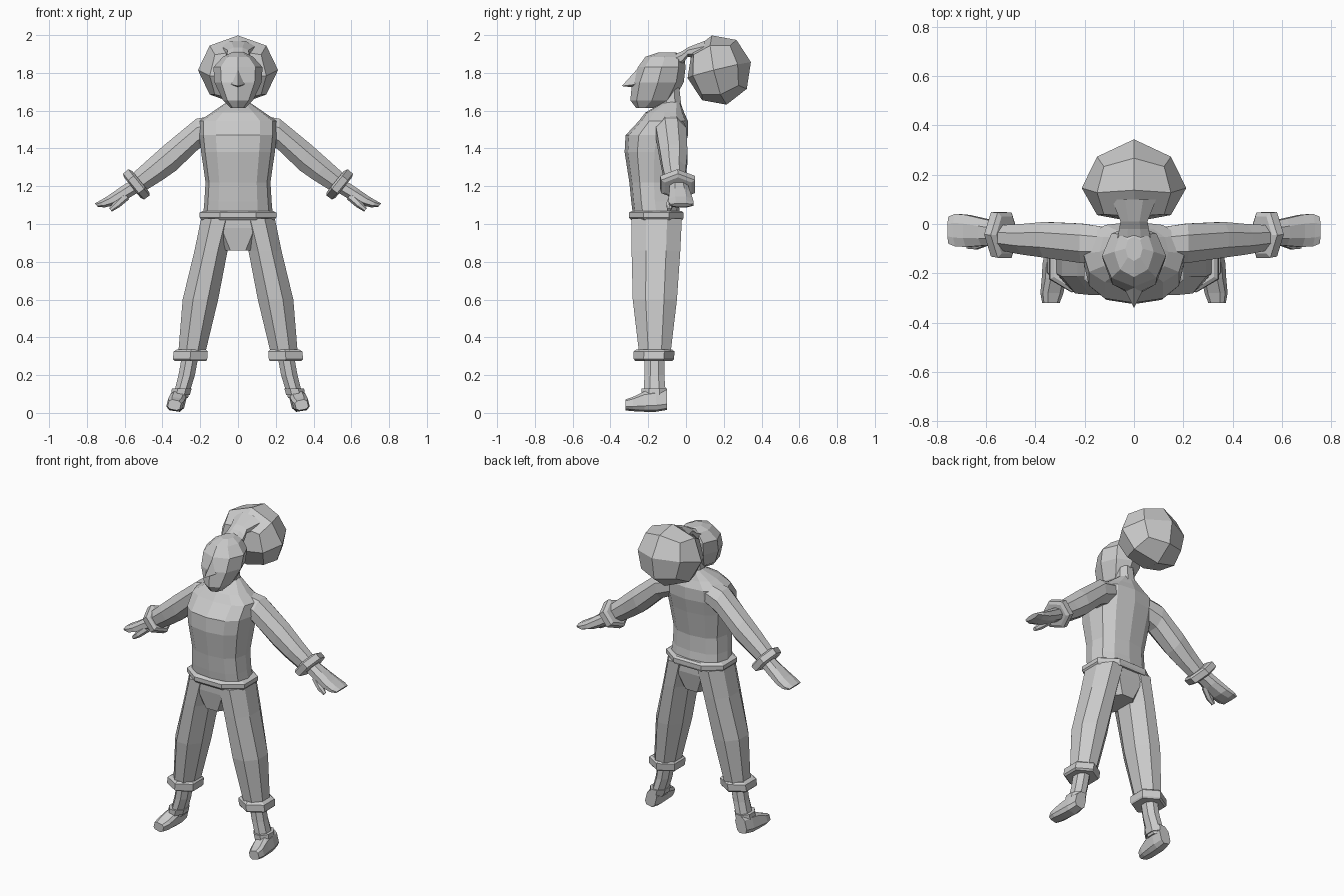
import bpy, bmesh, math
from mathutils import Vector, Matrix

if "Cube" in bpy.data.objects:
    bpy.data.objects.remove(bpy.data.objects["Cube"])

cloth = bpy.data.materials.new("plain_grey")
cloth.diffuse_color = (0.6, 0.6, 0.6, 1)
cloth.use_nodes = True
cloth.node_tree.nodes["Principled BSDF"].inputs["Base Color"].default_value = cloth.diffuse_color


def finish(name, bm, mirror=False):
    bmesh.ops.recalc_face_normals(bm, faces=bm.faces)
    mesh = bpy.data.meshes.new(name)
    bm.to_mesh(mesh)
    bm.free()
    mesh.materials.append(cloth)
    ob = bpy.data.objects.new(name, mesh)
    bpy.context.collection.objects.link(ob)
    if mirror:
        ob.modifiers.new("mirror", 'MIRROR').use_mirror_merge = False
    return ob


def loft(name, rings, n=8, flat=True, mirror=False, p=1.0):
    """Skin rings of (centre, half-axis u, half-axis v).
    flat puts sides, not corners, on the axes; p below 1 makes sections squarer."""
    bm = bmesh.new()
    phase, k = (0.5, 1 / math.cos(math.pi / n) ** p) if flat else (0, 1)
    loops = []

    def power(t):
        return 0 if abs(t) < 1e-6 else math.copysign(abs(t) ** p, t)

    for c, u, v in rings:
        c, u, v = Vector(c), Vector(u) * k, Vector(v) * k
        angles = [2 * math.pi * (i + phase) / n for i in range(n)]
        loops.append([bm.verts.new(c + u * power(math.cos(a)) + v * power(math.sin(a)))
                      for a in angles])
    for a, b in zip(loops, loops[1:]):
        for i in range(n):
            j = (i + 1) % n
            bm.faces.new((a[i], a[j], b[j], b[i]))
    bm.faces.new(loops[0])
    bm.faces.new(loops[-1])
    return finish(name, bm, mirror)


def level(z, x0, x1, y0, y1):
    """Horizontal ring from its bounds."""
    return ((x0 + x1) / 2, (y0 + y1) / 2, z), ((x1 - x0) / 2, 0, 0), (0, (y1 - y0) / 2, 0)


def centred(z, hx, y0, y1):
    return level(z, -hx, hx, y0, y1)


def arm(x, y, z, ry, r, lean=0.68):
    """Ring across the arm, leaning by an angle from upright."""
    return (x, y, z), (0, ry, 0), (math.sin(lean) * r, 0, math.cos(lean) * r)


# torso with chest and sloping shoulders
loft("torso", [centred(*r) for r in (
    (1.04, .185, -.28, -.03), (1.12, .178, -.29, -.04), (1.22, .172, -.30, -.04),
    (1.38, .195, -.325, -.01), (1.47, .205, -.32, .01), (1.545, .205, -.25, .01),
    (1.59, .14, -.215, -.01), (1.645, .06, -.12, -.03))], 12, False, p=.8)
loft("neck", [centred(1.58, .065, -.14, -.02), centred(1.72, .05, -.13, -.035)], 8)

# belt and trousers
loft("belt", [centred(1.022, .193, -.292, -.018), centred(1.035, .203, -.303, -.012),
              centred(1.06, .203, -.303, -.012), centred(1.07, .185, -.285, -.025)], 8, p=.85)
loft("pelvis", [centred(1.04, .185, -.285, -.03), centred(.98, .165, -.284, -.03),
                centred(.86, .075, -.265, -.055)], 8, p=.7)
loft("trouser_leg", [level(*r) for r in (
    (1.03, .01, .195, -.288, -.022), (.86, .055, .23, -.288, -.03),
    (.60, .105, .293, -.282, -.048), (.33, .17, .315, -.25, -.08))], 8, mirror=True)
loft("trouser_cuff", [level(*r) for r in (
    (.275, .168, .335, -.255, -.085), (.285, .163, .345, -.263, -.078),
    (.325, .16, .34, -.263, -.075), (.335, .17, .325, -.25, -.085))], 6, mirror=True)

# shins, ankle collars and feet
loft("shin", [level(.31, .208, .295, -.22, -.115), level(.2, .228, .315, -.22, -.115),
              level(.08, .265, .345, -.225, -.105)], 8, mirror=True)
loft("boot_collar", [level(.095, .255, .355, -.235, -.10), level(.13, .245, .35, -.235, -.10)],
     8, mirror=True)
loft("foot", [((x, y, z), (hx, 0, .007), (-hz * .25, 0, hz)) for x, y, z, hx, hz in (
    (.318, -.10, .068, .034, .048), (.32, -.16, .065, .043, .055), (.325, -.22, .06, .042, .05),
    (.333, -.28, .047, .042, .034), (.337, -.32, .042, .032, .025))], 8, mirror=True, p=.6)

# arms, sleeve cuffs and hands
loft("arm", [arm(*r) for r in (
    (.10, -.085, 1.515, .07, .065, 0), (.215, -.078, 1.477, .08, .08, .08),
    (.357, -.064, 1.352, .072, .075, .4), (.44, -.062, 1.285, .062, .066),
    (.54, -.055, 1.21, .05, .055))], 8, mirror=True)
loft("sleeve_cuff", [arm(*r) for r in (
    (.515, -.045, 1.225, .075, .062), (.525, -.045, 1.22, .092, .078),
    (.553, -.042, 1.198, .09, .076), (.56, -.042, 1.193, .07, .06))], 6, mirror=True)
loft("hand", [arm(*r) for r in (
    (.53, -.04, 1.21, .045, .038), (.61, -.033, 1.16, .055, .036), (.675, -.028, 1.122, .065, .03),
    (.72, -.025, 1.105, .066, .022), (.75, -.025, 1.1, .055, .012))], 8, mirror=True, p=.9)
loft("thumb", [arm(.59, -.065, 1.15, .02, .02), arm(.64, -.085, 1.105, .018, .018),
               arm(.675, -.09, 1.075, .01, .01)], 6, mirror=True)

# head
loft("head", [centred(*r) for r in (
    (1.615, .04, -.265, -.17), (1.655, .08, -.295, -.065), (1.75, .125, -.285, -.012),
    (1.83, .13, -.255, -.002), (1.885, .08, -.215, -.01), (1.907, .035, -.15, -.05))], 8, False)

# wedge nose
bm = bmesh.new()
top, tip, left, right, root = [bm.verts.new(p) for p in (
    (0, -.245, 1.835), (0, -.34, 1.73), (-.04, -.262, 1.74), (.04, -.262, 1.74), (0, -.25, 1.72))]
for f in ((top, left, tip), (top, tip, right), (left, root, tip), (right, tip, root),
          (top, root, left), (top, right, root)):
    bm.faces.new(f)
finish("nose", bm)

# hair tie joining head and hair ball
loft("hair_tie", [((0, y, z), (w, 0, 0), (0, 0, h)) for y, z, w, h in (
    (-.07, 1.855, .07, .04), (-.02, 1.88, .06, .035), (.01, 1.91, .055, .025),
    (.10, 1.92, .09, .05))], 8)

# hair ball: rounded cube with four faces per side, tipped back slightly
bm = bmesh.new()
bmesh.ops.create_cube(bm, size=2)
bmesh.ops.subdivide_edges(bm, edges=bm.edges[:], cuts=1, use_grid_fill=True)
tip_back = Matrix.Rotation(math.radians(13), 3, 'X')
for v in bm.verts:
    d = tip_back @ v.co.normalized()
    v.co = (d.x * .212, .176 + d.y * .172 - .03 * abs(d.x), 1.815 + d.z * .188)
finish("hair_ball", bm)
